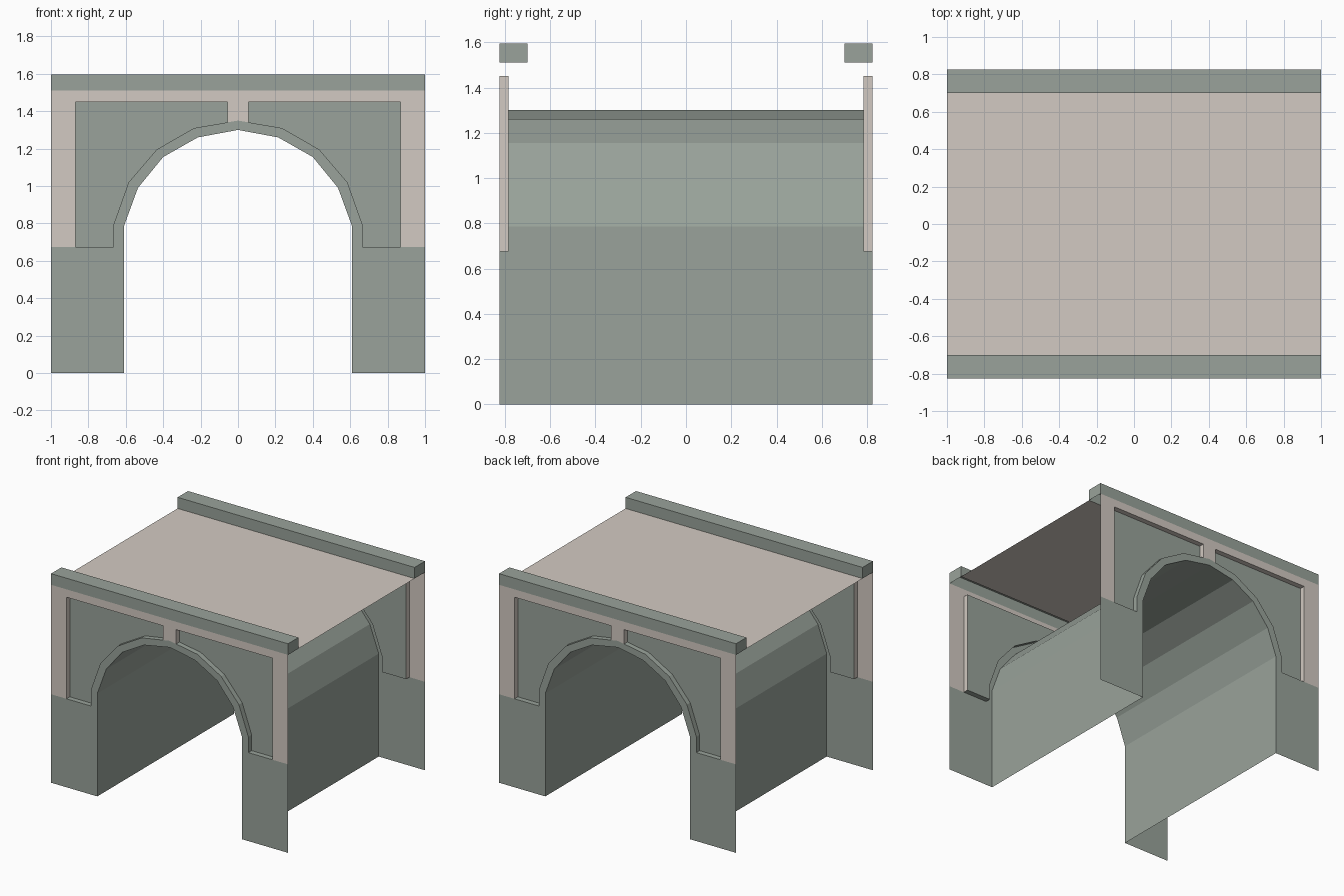
import bpy

cube = bpy.data.objects.get("Cube")
if cube:
    bpy.data.objects.remove(cube)


def material(name, rgb):
    mat = bpy.data.materials.new(name)
    mat.use_nodes = True
    mat.diffuse_color = (*rgb, 1)
    mat.node_tree.nodes["Principled BSDF"].inputs["Base Color"].default_value = (*rgb, 1)
    return mat


GREEN = material("grey_green_stone", (0.32, 0.365, 0.325))
BEIGE = material("warm_beige_plaster", (0.65, 0.59, 0.54))

# Main dimensions
FRONT, BACK, PANEL_Y, BEAM_Y = -0.825, 0.825, -0.785, -0.70
SPRING, DECK, TOP = 0.675, 1.51, 1.595
JAMB, LINTEL, PIER = 0.87, 1.45, 0.055

# Right half of the arch, from the springing to the crown
inner = [(0.61, SPRING), (0.61, 0.785), (0.535, 0.99), (0.40, 1.155), (0.215, 1.26), (0, 1.30)]
outer = [(0.665, SPRING), (0.665, 0.795), (0.585, 1.02), (0.435, 1.195), (0.235, 1.31), (0, 1.35)]
pier_foot = (PIER, 1.34)


def build(name, faces, mat, mirror=""):
    verts, polys = [], []
    for face in faces:
        polys.append(range(len(verts), len(verts) + len(face)))
        verts += face
    mesh = bpy.data.meshes.new(name)
    mesh.from_pydata(verts, [], [list(p) for p in polys])
    mesh.materials.append(mat)
    obj = bpy.data.objects.new(name, mesh)
    bpy.context.collection.objects.link(obj)
    if mirror:
        mod = obj.modifiers.new("Mirror", "MIRROR")
        mod.use_axis = ["X" in mirror, "Y" in mirror, False]
    return obj


def flat(points, y=FRONT):
    return [(x, y, z) for x, z in points]


def rect(x0, x1, z0, z1):
    return flat([(x0, z0), (x1, z0), (x1, z1), (x0, z1)])


def ribbon(points, y0, y1):
    # Sweep an open profile along y
    return [[(a[0], y0, a[1]), (b[0], y0, b[1]), (b[0], y1, b[1]), (a[0], y1, a[1])]
            for a, b in zip(points, points[1:])]


# Legs and arch band of both facades
build("legs", [rect(inner[0][0], 1, 0, SPRING)], GREEN, "XY")
band = [flat([inner[i], outer[i], outer[i + 1], inner[i + 1]]) for i in range(len(inner) - 1)]
build("arch_bands", band, GREEN, "XY")

# Raised plaster frame with the short centre pier
build("facade_frames", [
    rect(JAMB, 1, SPRING, DECK),
    rect(0, JAMB, LINTEL, DECK),
    flat([outer[-1], pier_foot, (PIER, LINTEL), (0, LINTEL)]),
], BEIGE, "XY")

# Sunken spandrel panels and the walls of their recesses
frame_edge = [(JAMB, SPRING), (JAMB, LINTEL), (PIER, LINTEL), pier_foot]
arch_edge = [pier_foot] + outer[-2::-1]
build("spandrel_panels", [flat(frame_edge + arch_edge[1:], PANEL_Y)], GREEN, "XY")
build("recess_frame_edges", ribbon(frame_edge, FRONT, PANEL_Y), BEIGE, "XY")
build("recess_arch_edges", ribbon(arch_edge + [frame_edge[0]], FRONT, PANEL_Y), GREEN, "XY")

# Vault running through from front to back
half = [(inner[0][0], 0)] + inner[1:]
vault = half + [(-x, z) for x, z in half[-2::-1]]
build("vault", ribbon(vault, FRONT, BACK), GREEN)

# Deck
build("deck", [[(-1, BEAM_Y, DECK), (1, BEAM_Y, DECK), (1, -BEAM_Y, DECK), (-1, -BEAM_Y, DECK)]], BEIGE)

# Parapet beams, open underneath
section = [(FRONT, DECK), (FRONT, TOP), (BEAM_Y, TOP), (BEAM_Y, DECK)]
sides = [[(-1, *a), (1, *a), (1, *b), (-1, *b)] for a, b in zip(section, section[1:])]
ends = [[(-1, *p) for p in section], [(1, *p) for p in reversed(section)]]
build("parapets", sides + ends, GREEN, "Y")
